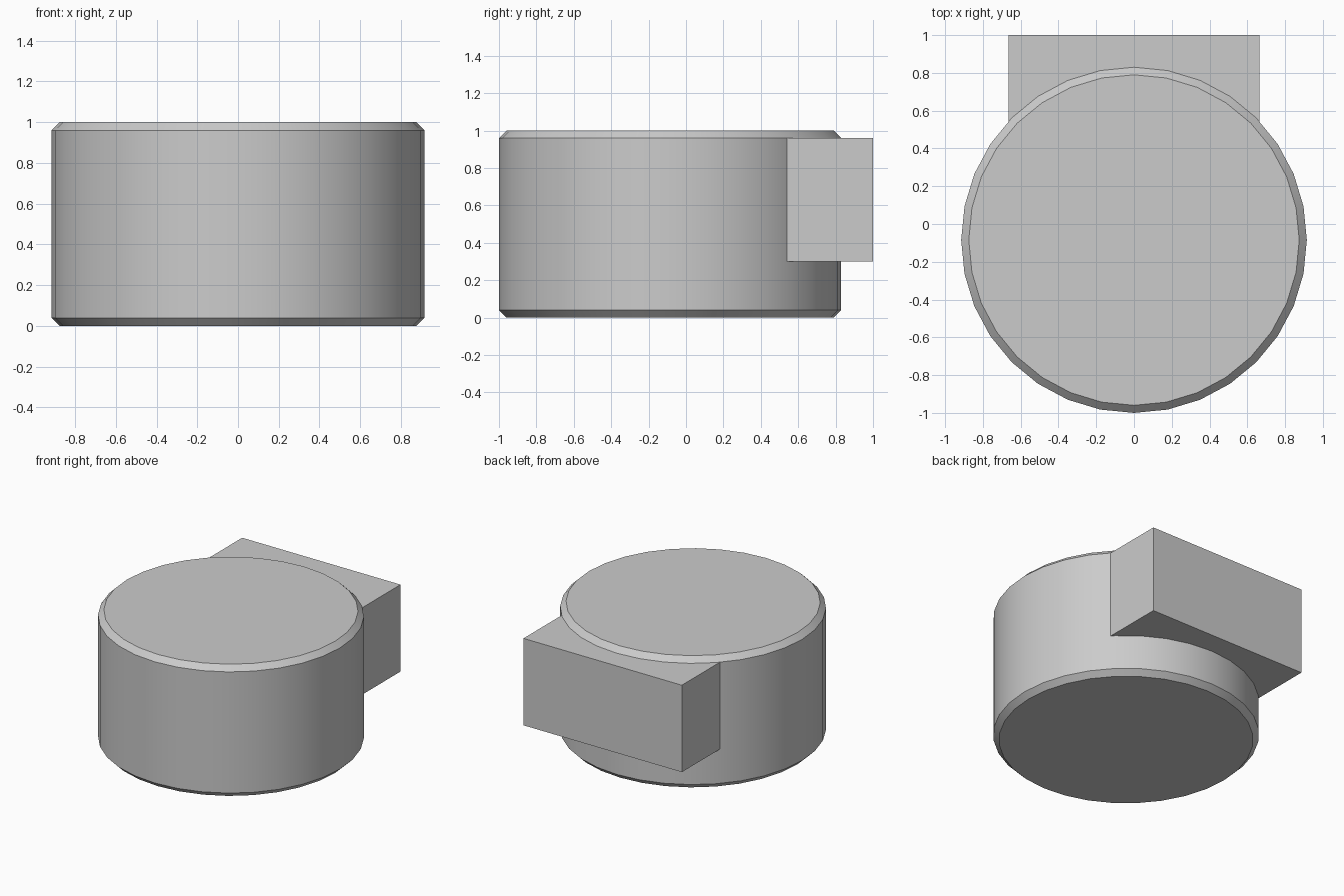
import bpy
import math

# Remove the default cube
cube = bpy.data.objects.get("Cube")
if cube:
    bpy.data.objects.remove(cube, do_unlink=True)

# One grey for the whole model
grey = bpy.data.materials.new("light_grey")
grey.use_nodes = True
colour = (0.6, 0.6, 0.6, 1)
grey.diffuse_color = colour
grey.node_tree.nodes["Principled BSDF"].inputs["Base Color"].default_value = colour


def finish(obj, name):
    obj.name = name
    obj.data.name = name
    obj.data.materials.append(grey)


# Round body with chamfered rims
radius, height, chamfer = 0.915, 1.0, 0.04
bpy.ops.mesh.primitive_cylinder_add(
    vertices=32, radius=radius, depth=height, location=(0, radius - 1, height / 2))
body = bpy.context.object
finish(body, "round_body")
bevel = body.modifiers.new("rim_chamfer", "BEVEL")
bevel.width = chamfer
bevel.segments = 1
bevel.limit_method = "ANGLE"
bevel.angle_limit = math.radians(40)
bpy.ops.object.modifier_apply(modifier=bevel.name)
bpy.ops.object.shade_smooth_by_angle(angle=math.radians(30))

# Rectangular block at the back, reaching into the body
half_width, front, back, low, high = 0.665, 0.3, 1.0, 0.3, 0.96
bpy.ops.mesh.primitive_cube_add(
    size=1, location=(0, (front + back) / 2, (low + high) / 2))
block = bpy.context.object
block.dimensions = (2 * half_width, back - front, high - low)
bpy.ops.object.transform_apply(location=False, rotation=False, scale=True)
finish(block, "back_block")
